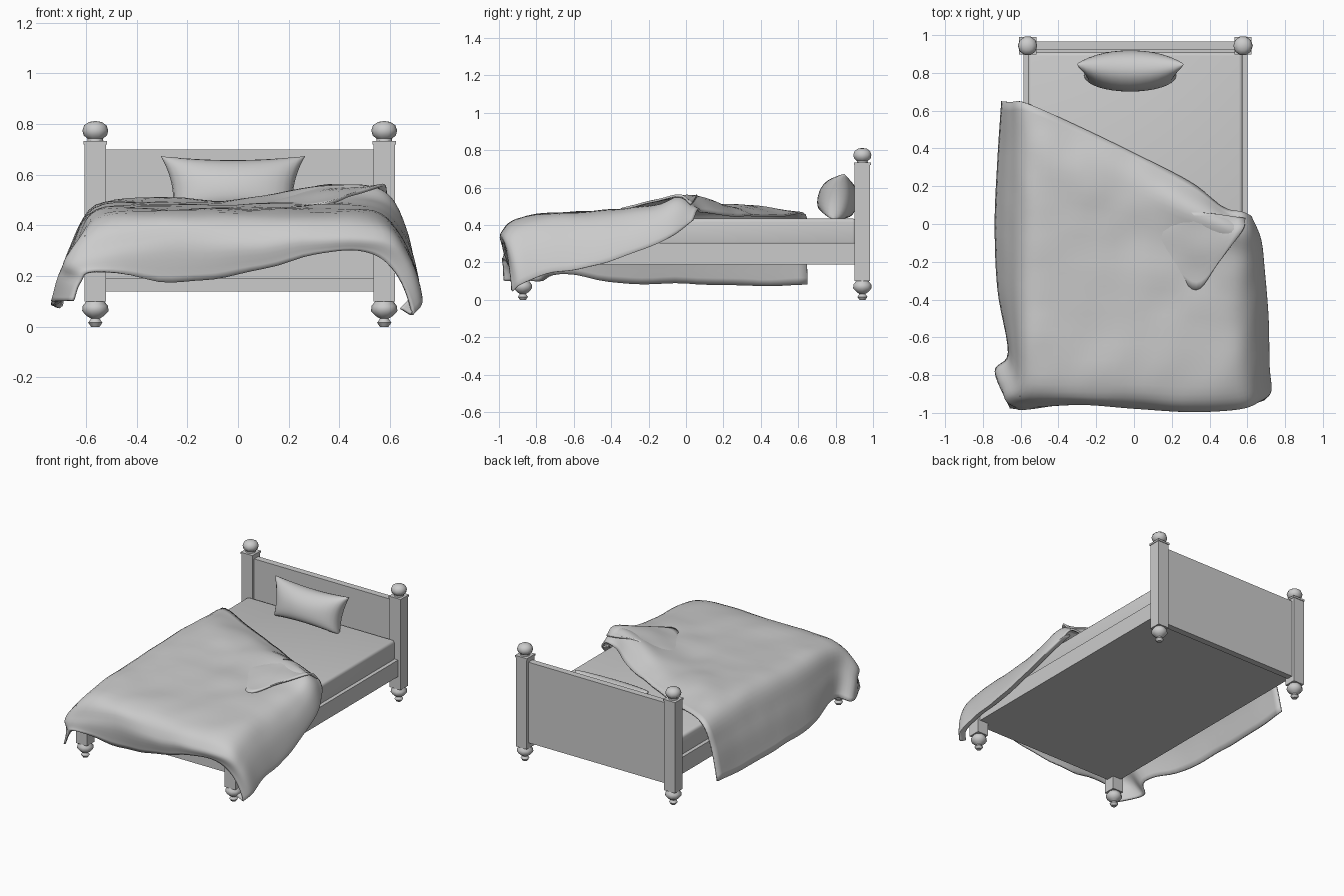
import bpy
import bmesh
import math
from mathutils import Vector, Matrix, noise

default_cube = bpy.data.objects.get("Cube")
if default_cube:
    bpy.data.objects.remove(default_cube, do_unlink=True)

# One plain grey for the whole bed
grey = bpy.data.materials.new("plain_grey")
grey.use_nodes = True
colour = (0.6, 0.6, 0.6, 1)
grey.diffuse_color = colour
grey.node_tree.nodes["Principled BSDF"].inputs["Base Color"].default_value = colour


def finish(name, bm, smooth_angle=None):
    mesh = bpy.data.meshes.new(name)
    bm.to_mesh(mesh)
    bm.free()
    mesh.materials.append(grey)
    if smooth_angle:
        mesh.shade_smooth()
        mesh.set_sharp_from_angle(angle=math.radians(smooth_angle))
    obj = bpy.data.objects.new(name, mesh)
    bpy.context.collection.objects.link(obj)
    return obj


def box(name, low, high, bevel=0):
    low, high = Vector(low), Vector(high)
    bm = bmesh.new()
    bmesh.ops.create_cube(bm, size=1)
    bmesh.ops.scale(bm, vec=high - low, verts=bm.verts)
    bmesh.ops.translate(bm, vec=(low + high) / 2, verts=bm.verts)
    if bevel:
        bmesh.ops.bevel(bm, geom=list(bm.edges), offset=bevel, segments=3,
                        profile=0.5, affect='EDGES')
    return finish(name, bm, 35 if bevel else None)


def turned(name, profile, x, y, sides=10):
    """Lathe a (radius, height) profile about a vertical axis."""
    bm = bmesh.new()
    verts = [bm.verts.new((r, 0, z)) for r, z in profile]
    edges = [bm.edges.new(pair) for pair in zip(verts, verts[1:])]
    bmesh.ops.spin(bm, geom=verts + edges, cent=(0, 0, 0), axis=(0, 0, 1),
                   angle=math.tau, steps=sides)
    bmesh.ops.remove_doubles(bm, verts=bm.verts, dist=0.0005)
    bmesh.ops.recalc_face_normals(bm, faces=bm.faces)
    bmesh.ops.translate(bm, vec=(x, y, 0), verts=bm.verts)
    return finish(name, bm, 50)


def add_grid(bm, rows):
    grid = [[bm.verts.new(p) for p in row] for row in rows]
    for a, b in zip(grid, grid[1:]):
        for i in range(len(a) - 1):
            bm.faces.new((a[i], a[i + 1], b[i + 1], b[i]))


def spline(points, steps):
    """Smooth curve through all the given points."""
    pts = [2 * points[0] - points[1], *points, 2 * points[-1] - points[-2]]
    out = []
    for a, b, c, d in zip(pts, pts[1:], pts[2:], pts[3:]):
        for i in range(steps):
            t = i / steps
            out.append(b + 0.5 * t * (c - a + t * (2 * a - 5 * b + 4 * c - d
                                                   + t * (3 * (b - c) + d - a))))
    return out + [points[-1]]


def cloth(name, rows, steps, crease):
    rows = [spline(row, steps) for row in rows]
    columns = [spline(list(col), steps) for col in zip(*rows)]
    rows = [[p + Vector((0, 0, crease * noise.noise(p * 6))) for p in row]
            for row in zip(*columns)]
    bm = bmesh.new()
    add_grid(bm, rows)
    obj = finish(name, bm, 60)
    thick = obj.modifiers.new("thickness", 'SOLIDIFY')
    thick.thickness = 0.012
    thick.offset = -0.5
    return obj


# Posts, feet and finials; the bed sits a touch to its left under the duvet
MID, POST_X, HEAD_Y, FOOT_Y, HALF = 0.007, 0.57, 0.943, -0.872, 0.042
foot = [(0, 0), (0.017, 0), (0.028, 0.016), (0.017, 0.032), (0.033, 0.042),
        (0.052, 0.062), (0.05, 0.082), (0.032, 0.105)]
finial = [(0.032, 0.73), (0.03, 0.742), (0.046, 0.755), (0.051, 0.775),
          (0.044, 0.795), (0.025, 0.808), (0, 0.812)]
for side, x in (("right", MID - POST_X), ("left", MID + POST_X)):
    for end, y, top in (("head", HEAD_Y, 0.72), ("foot", FOOT_Y, 0.36)):
        box(f"{side}_{end}_post", (x - HALF, y - HALF, 0.1),
            (x + HALF, y + HALF, top))
        turned(f"{side}_{end}_bun_foot", foot, x, y)
    cap = HALF + 0.004
    box(f"{side}_post_cap", (x - cap, HEAD_Y - cap, 0.72),
        (x + cap, HEAD_Y + cap, 0.733))
    turned(f"{side}_finial", finial, x, HEAD_Y)

# Boards, frame and mattress
box("headboard", (MID - POST_X, 0.922, 0.14), (MID + POST_X, 0.967, 0.7))
box("footboard", (MID - POST_X, -0.89, 0.19), (MID + POST_X, -0.85, 0.36))
box("bed_frame", (MID - 0.593, -0.87, 0.19), (MID + 0.593, 0.922, 0.305))
box("mattress", (MID - 0.568, -0.8, 0.29), (MID + 0.568, 0.91, 0.435), bevel=0.02)

# Pillow: two bulging sheets joined at a seam, pinched on top and heavy below
bm = bmesh.new()
STEPS = 16
for face in (-1, 1):
    rows = []
    for j in range(STEPS + 1):
        v = math.sin(math.pi * (j / STEPS - 0.5))
        row = []
        for i in range(STEPS + 1):
            u = math.sin(math.pi * (i / STEPS - 0.5))
            puff = (max(0, 1 - u * u) ** 0.4
                    * max(0, 1 - v * v) ** (0.45 if v > 0 else 0.22))
            row.append((u * (0.265 + 0.02 * v - 0.025 * (1 - v * v)),
                        face * (0.106 - 0.01 * v) * puff,
                        v * (0.125 - 0.02 * (1 - u * u))))
        rows.append(row)
    add_grid(bm, rows)
bmesh.ops.remove_doubles(bm, verts=bm.verts, dist=0.0005)
bmesh.ops.recalc_face_normals(bm, faces=bm.faces)
bm.transform(Matrix.Translation((-0.02, 0.815, 0.552))
             @ Matrix.Rotation(math.radians(-14), 4, 'X'))
finish("pillow", bm, 80)

# Duvet: sections from the right hem to the left hem, foot to head
sections = [
    [(-.655, -.975, .1), (-.56, -.98, .22), (-.26, -.94, .175), (0, -.955, .21),
     (.3, -.98, .28), (.5, -.97, .3), (.69, -.93, .06)],
    [(-.735, -.78, .1), (-.63, -.95, .28), (-.28, -.95, .34), (0, -.97, .34),
     (.3, -.985, .36), (.57, -.97, .35), (.725, -.88, .1)],
    [(-.665, -.68, .14), (-.56, -.84, .425), (-.3, -.85, .445), (0, -.85, .445),
     (.3, -.86, .445), (.54, -.85, .435), (.715, -.75, .15)],
    [(-.72, -.35, .09), (-.56, -.4, .46), (-.3, -.4, .465), (0, -.4, .47),
     (.3, -.42, .475), (.53, -.45, .465), (.71, -.5, .19)],
    [(-.735, 0, .09), (-.56, 0, .47), (-.3, 0, .49), (0, -.05, .48),
     (.3, -.12, .5), (.53, -.17, .5), (.69, -.25, .27)],
    [(-.72, .35, .08), (-.56, .37, .475), (-.3, .3, .505), (0, .2, .5),
     (.3, .07, .55), (.51, -.02, .56), (.67, -.08, .35)],
    [(-.7, .65, .08), (-.57, .64, .455), (-.3, .52, .455), (0, .375, .455),
     (.3, .22, .455), (.47, .09, .47), (.62, .04, .43)],
]
rows = []
for section in sections:
    row = [Vector(p) for p in section]
    # Fullness in the overhang on both sides, and a tucked left hem
    near = (row[0] + row[1]) / 2 + Vector((-0.018, 0, 0.02))
    far = (row[-1] + row[-2]) / 2 + Vector((0.026, 0, 0.035))
    tuck = row[-1] + Vector((-0.05, 0, 0.015))
    rows.append([row[0], near, *row[1:-1], far, row[-1], tuck])
cloth("duvet", rows, 6, 0.01)

# Corner of the duvet turned back on itself
corner = [
    [(.2, -.22, .48), (.33, -.35, .485), (.45, -.2, .525)],
    [(.1, -.06, .48), (.35, -.1, .535), (.57, -.04, .565)],
    [(.1, .05, .48), (.36, .06, .56), (.59, .03, .51)],
]
cloth("turned_back_corner", [[Vector(p) for p in row] for row in corner], 6, 0.01)
